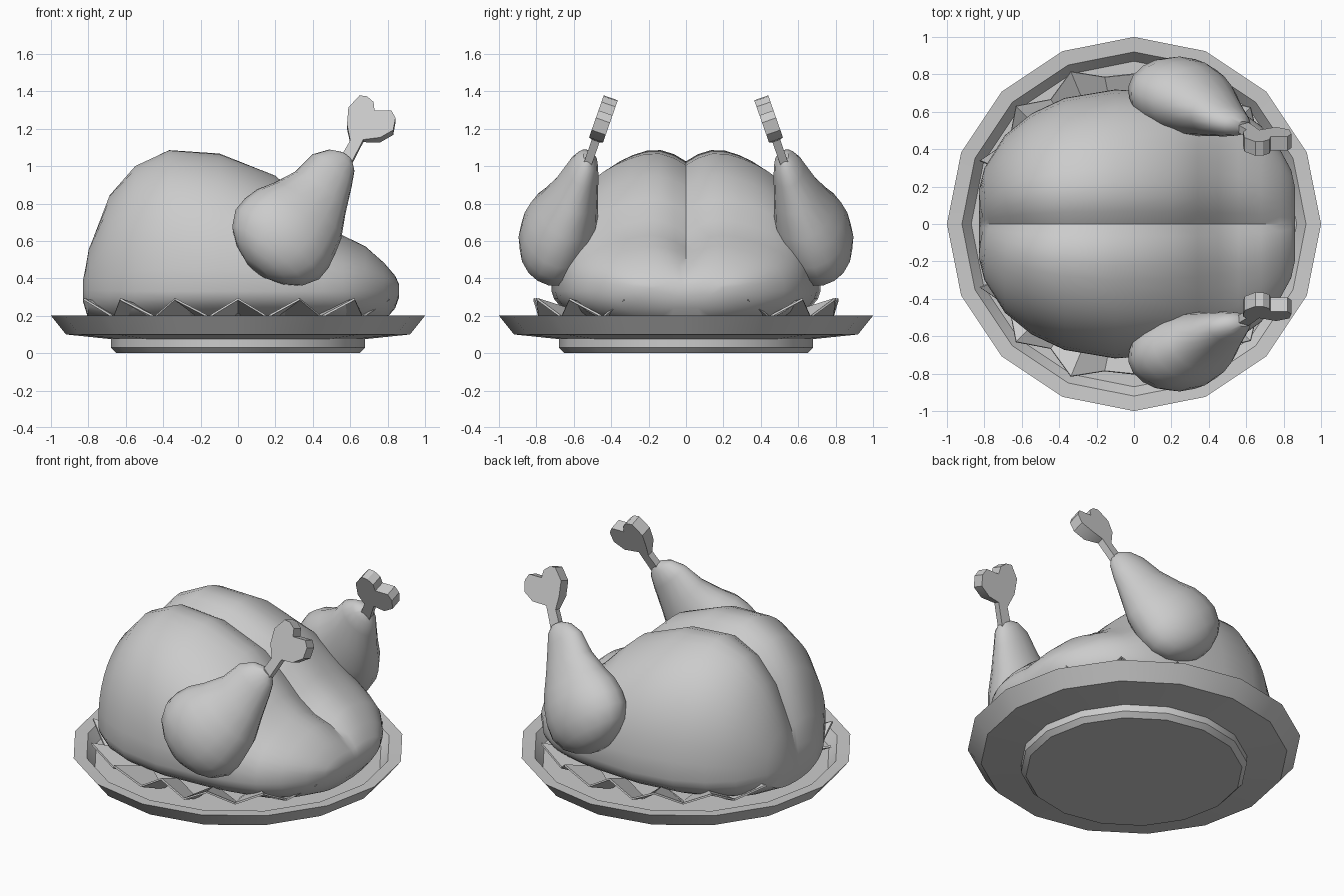
import bpy, bmesh, math
from mathutils import Vector

if "Cube" in bpy.data.objects:
    bpy.data.objects.remove(bpy.data.objects["Cube"])


def finish(name, bm, mirror=False, smooth=None, thickness=0):
    bmesh.ops.recalc_face_normals(bm, faces=bm.faces[:])
    mesh = bpy.data.meshes.new(name)
    bm.to_mesh(mesh)
    bm.free()
    ob = bpy.data.objects.new(name, mesh)
    bpy.context.collection.objects.link(ob)
    bpy.ops.object.select_all(action='DESELECT')
    ob.select_set(True)
    bpy.context.view_layer.objects.active = ob
    if thickness:
        mod = ob.modifiers.new("thickness", 'SOLIDIFY')
        mod.thickness = thickness
        bpy.ops.object.modifier_apply(modifier=mod.name)
    if mirror:
        mod = ob.modifiers.new("mirror", 'MIRROR')
        mod.use_axis = (False, True, False)
        bpy.ops.object.modifier_apply(modifier=mod.name)
    if smooth:
        bpy.ops.object.shade_smooth_by_angle(angle=math.radians(smooth))
    return ob


def loft(rings, closed=True):
    """Bridge equal-length rings of points and cap both ends."""
    bm = bmesh.new()
    vs = [[bm.verts.new(p) for p in ring] for ring in rings]
    n = len(vs[0])
    for a, b in zip(vs, vs[1:]):
        for i in range(n if closed else n - 1):
            j = (i + 1) % n
            bm.faces.new((a[i], a[j], b[j], b[i]))
    bm.faces.new(vs[0])
    bm.faces.new(vs[-1])
    return bm


def spow(v, e):
    return math.copysign(abs(v) ** e, v)


# Plate: 16-sided turned profile (radius, height)
profile = [(0.65, 0), (0.68, 0.03), (0.68, 0.075), (0.92, 0.1), (1, 0.2),
           (0.92, 0.195), (0.87, 0.13)]
finish("plate", loft([[(r * math.cos(k * math.pi / 8), r * math.sin(k * math.pi / 8), z)
                       for k in range(16)] for r, z in profile]), smooth=30)

# Roast body: half sections along x (x, half width, top, bottom), mirrored at the crease
sections = [(-.83, .18, .43, .28), (-.80, .30, .58, .18), (-.69, .475, .85, .14),
            (-.55, .59, 1.0, .12), (-.37, .675, 1.08, .12), (-.1, .72, 1.06, .12),
            (.2, .70, .945, .12), (.34, .68, .82, .12), (.45, .65, .71, .12),
            (.56, .61, .63, .12), (.68, .525, .575, .14), (.78, .40, .49, .17),
            (.84, .29, .42, .24), (.862, .19, .37, .30)]
STEPS, MID = 22, 0.35
rings = []
for x, w, top, bottom in sections:
    ring = []
    top = MID + (top - MID) * 1.035
    for i in range(STEPS + 1):
        a = math.pi * (i / STEPS) ** 1.25
        y = w * spow(math.sin(a), 0.87) if 0 < i < STEPS else 0
        c = spow(math.cos(a), 0.87)
        z = MID + c * ((top - MID) if c > 0 else (MID - bottom))
        shift = 0
        if c > 0:
            groove = max(0, 1 - y / 0.22) ** 2
            z -= 0.08 * min(1, (top - MID) / 0.3) * groove
            shift = 0.03 * groove * min(1, max(0, -x - 0.3) * 3)
        ring.append((x + shift, y, z))
    rings.append(ring)
finish("roast_body", loft(rings, closed=False), mirror=True, smooth=30)

# Drumsticks: flattened pear lofted on a leaning axis (centre x, y, z, wide radius, thin radius)
wide = Vector((0.77, 0, -0.64))
thin = Vector((-0.175, 0.96, -0.21))
legs = [(.101, -.76, .45, .08, .06), (.126, -.75, .481, .175, .12), (.158, -.735, .519, .245, .16),
        (.21, -.71, .581, .29, .193), (.261, -.685, .642, .29, .2), (.312, -.66, .704, .27, .19),
        (.371, -.63, .759, .235, .165), (.44, -.59, .858, .175, .125), (.503, -.55, .976, .136, .085),
        (.553, -.53, 1.03, .09, .06), (.58, -.52, 1.05, .04, .03)]
rings = []
for x, y, z, rw, rt in legs:
    rings.append([Vector((x, y, z)) + wide * rw * math.cos(k * math.pi / 8)
                  + thin * rt * math.sin(k * math.pi / 8) for k in range(16)])
finish("drumsticks", loft(rings), mirror=True, smooth=40)

# Bones: heart-ended outline (x, z) leaning inward, thickened; the shaft is thinner
outline = [(.53, 1.01), (.60, 1.13), (.583, 1.21), (.59, 1.3), (.65, 1.365), (.69, 1.36),
           (.725, 1.33), (.73, 1.285), (.82, 1.285), (.842, 1.245), (.83, 1.18), (.76, 1.14),
           (.67, 1.135), (.59, .98)]
normal = Vector((0, 0.94, -0.33))
rings = []
for side in (-1, 1):
    rings.append([Vector((x, -.53 + .35 * (z - 1), z))
                  + normal * side * (0.04 if z > 1.15 or x > .7 else 0.022)
                  for x, z in outline])
finish("bones", loft(rings), mirror=True, smooth=30)

# Garnish: zigzag leaf strip along each side of the body
peaks = [.87, .88, .86, .80, .88, .89, .89]
bm = bmesh.new()
prev = None
for i in range(2 * len(peaks) - 1):
    a = -math.radians(22.5 + 11.25 * i)
    r, z = (peaks[i // 2], 0.295) if i % 2 == 0 else (0.80, 0.20)
    pair = [bm.verts.new((q * math.cos(a), q * math.sin(a), h))
            for q, h in ((0.62, z - 0.07), (r, z))]
    if prev:
        bm.faces.new((prev[0], prev[1], pair[1], pair[0]))
    prev = pair
finish("garnish_leaves", bm, mirror=True, thickness=0.012)
